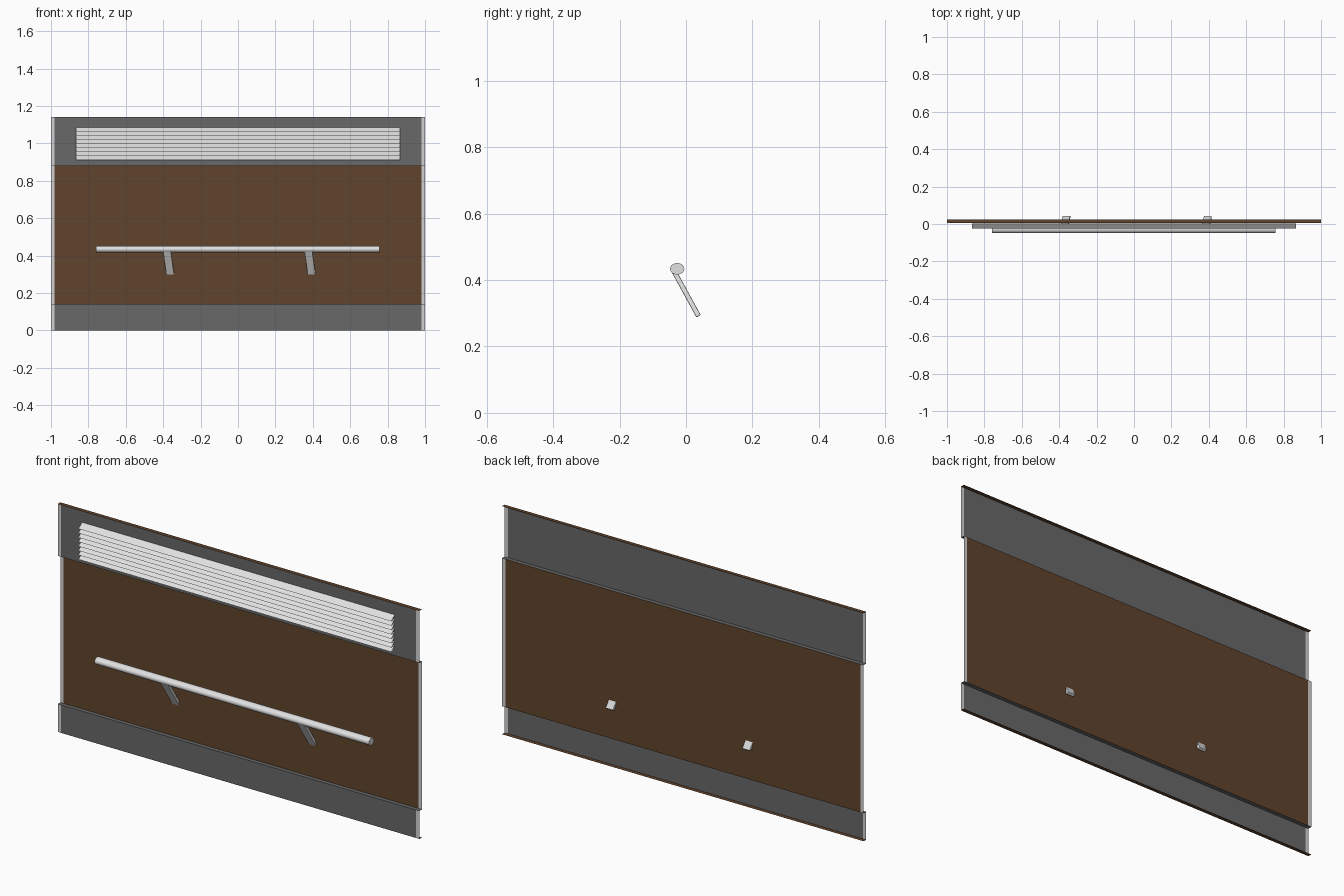
import bpy, bmesh, math
from mathutils import Vector

if "Cube" in bpy.data.objects:
    bpy.data.objects.remove(bpy.data.objects["Cube"])


def mat(name, rgb):
    m = bpy.data.materials.new(name)
    m.diffuse_color = (*rgb, 1)
    m.use_nodes = True
    m.node_tree.nodes["Principled BSDF"].inputs["Base Color"].default_value = m.diffuse_color
    return m


GREY = mat("dark grey", (0.14, 0.14, 0.14))
BROWN = mat("wood brown", (0.118, 0.056, 0.025))
TRIM = mat("light grey trim", (0.65, 0.65, 0.65))
METAL = mat("pale metal", (0.75, 0.75, 0.75))


def obj(name, verts, faces, mats, ids=None):
    me = bpy.data.meshes.new(name)
    me.from_pydata(verts, [], faces)
    for m in mats:
        me.materials.append(m)
    if ids:
        for p, i in zip(me.polygons, ids):
            p.material_index = i
    o = bpy.data.objects.new(name, me)
    bpy.context.collection.objects.link(o)
    return o


def sheet(name, profile, xs, mats, pick):
    """Extrude an open (y, z) profile along x; pick(segment, strip) chooses the colour."""
    n = len(xs)
    verts = [(x, y, z) for y, z in profile for x in xs]
    faces, ids = [], []
    for s in range(len(profile) - 1):
        for c in range(n - 1):
            a = s * n + c
            faces.append((a, a + n, a + n + 1, a + 1))
            ids.append(pick(s, c))
    return obj(name, verts, faces, mats, ids)


# Wall panel: one folded sheet, recessed wood middle, light side trims
F, B = 0.005, 0.025
wall = [(B, 1.14), (F, 1.14), (F, 0.88), (B, 0.88), (B, 0.14), (F, 0.14), (F, 0), (B, 0)]
seg_col = [1, 0, 0, 1, 0, 0, 1]
sheet("wall_panel", wall, [-1, -0.982, 0.982, 1], [GREY, BROWN, TRIM],
      lambda s, c: 2 if c != 1 and s in (1, 3, 5) else seg_col[s])

# Vent louvres: sawtooth sheet
N, z0, z1 = 8, 0.91, 1.085
h = (z1 - z0) / N
vent = []
for i in range(N):
    vent += [(0.003, z1 - i * h), (-0.025, z1 - (i + 1) * h)]
vent.append((0.003, z0))
sheet("vent_louvres", vent, [-0.865, 0.865], [METAL], lambda s, c: 0)

# Handrail: oval bar with end caps
S = 20
ring = [(-0.0265 + 0.0215 * math.cos(2 * math.pi * k / S),
         0.434 + 0.0175 * math.sin(2 * math.pi * k / S)) for k in range(S)]
verts = [(x, y, z) for x in (-0.76, 0.757) for y, z in ring]
faces = [(k, S + k, S + (k + 1) % S, (k + 1) % S)[::-1] for k in range(S)]
faces += [tuple(range(S))[::-1], tuple(range(S, 2 * S))]
rail = obj("handrail", verts, faces, [METAL])
bm = bmesh.new()
bm.from_mesh(rail.data)
bmesh.ops.recalc_face_normals(bm, faces=bm.faces)
bm.to_mesh(rail.data)
bm.free()
bpy.context.view_layer.objects.active = rail
rail.select_set(True)
bpy.ops.object.shade_smooth_by_angle(angle=math.radians(40))

# Brackets: flat slanted bars through the wall
for name, x in (("left_bracket", -0.38), ("right_bracket", 0.376)):
    top, bot = Vector((x, -0.037, 0.428)), Vector((x + 0.019, 0.038, 0.291))
    n = Vector((0, 0.0065, 0.0036))
    w = Vector((0.021, 0, 0))
    v = [p + a * w + b * n for p in (top, bot) for a, b in ((-1, -1), (1, -1), (1, 1), (-1, 1))]
    f = [(0, 1, 2, 3), (7, 6, 5, 4)] + [(k, k + 4, (k + 1) % 4 + 4, (k + 1) % 4) for k in range(4)]
    o = obj(name, v, f, [METAL])
    bm = bmesh.new()
    bm.from_mesh(o.data)
    bmesh.ops.recalc_face_normals(bm, faces=bm.faces)
    bm.to_mesh(o.data)
    bm.free()
    bev = o.modifiers.new("soft_edges", 'BEVEL')
    bev.width = 0.003
    bev.segments = 2
